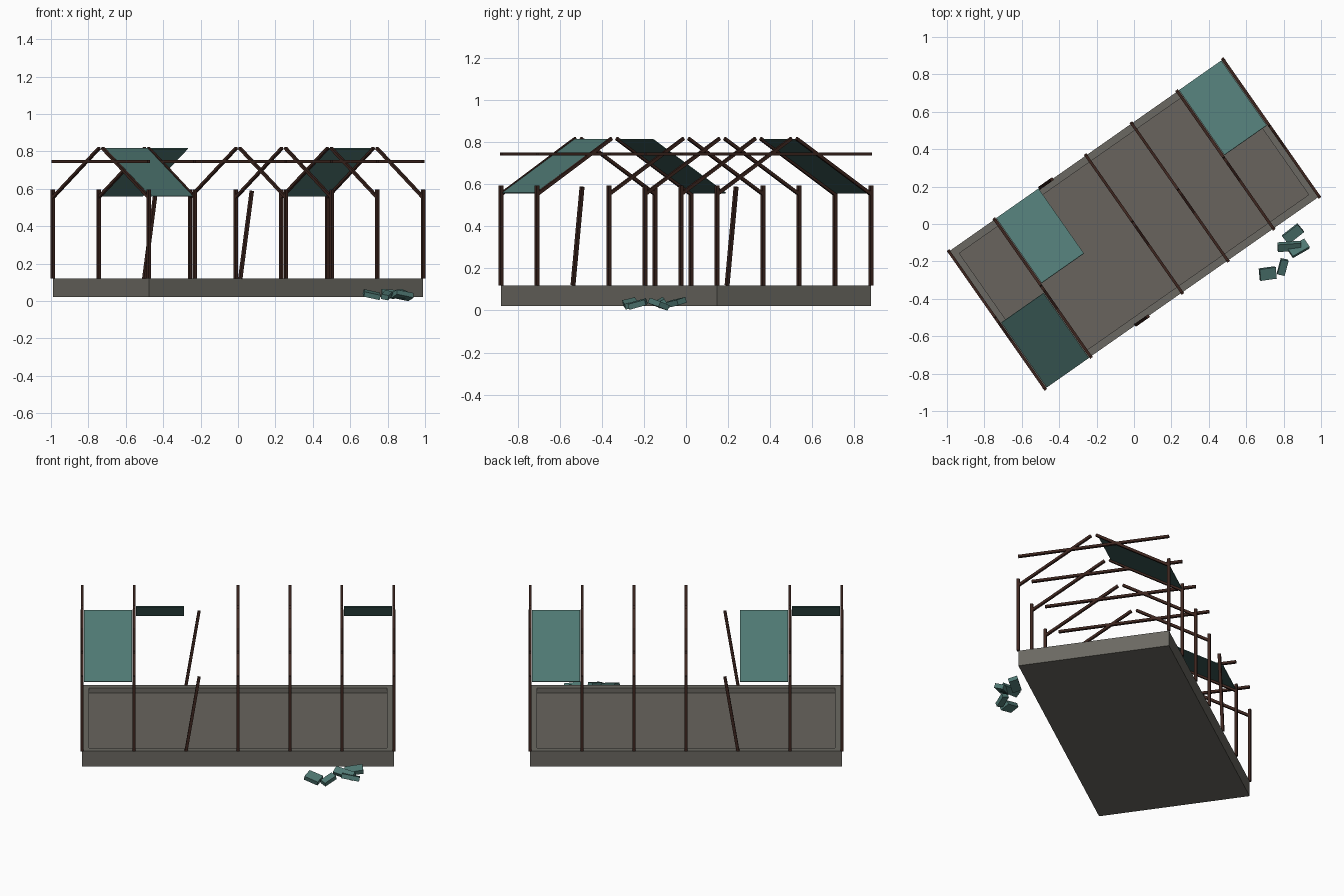
import bpy
import bmesh
import math
from mathutils import Matrix, Vector

cube = bpy.data.objects.get("Cube")
if cube:
    bpy.data.objects.remove(cube)


def material(name, rgb):
    m = bpy.data.materials.new(name)
    m.use_nodes = True
    colour = (*rgb, 1.0)
    m.diffuse_color = colour
    m.node_tree.nodes["Principled BSDF"].inputs["Base Color"].default_value = colour
    return m


STONE = material("grey stone", (0.147, 0.141, 0.122))
FLOOR = material("brown grey floor", (0.138, 0.127, 0.110))
WOOD = material("dark wood", (0.045, 0.018, 0.013))
TILE = material("teal roof tile", (0.078, 0.188, 0.170))

# The hall stands at an angle to the axes
TURN = Matrix.Rotation(math.radians(35), 4, 'Z')
HALF_L, HALF_W = 0.895, 0.4475
BASE, FLOOR_Z, POST_TOP = 0.021, 0.12, 0.595
EAVE, RIDGE, TIE_Z = 0.553, 0.818, 0.745
POST, BEAM = 0.017, 0.015
RIM, RECESS = 0.04, 0.03
BAY = HALF_L / 3


def box(name, size, matrix, mat):
    mesh = bpy.data.meshes.new(name)
    bm = bmesh.new()
    bmesh.ops.create_cube(bm, size=1, matrix=Matrix.Diagonal((*size, 1)))
    bm.to_mesh(mesh)
    bm.free()
    mesh.materials.append(mat)
    ob = bpy.data.objects.new(name, mesh)
    ob.matrix_world = matrix
    bpy.context.collection.objects.link(ob)
    return ob


def bar(name, a, b, width, thick, mat):
    """Box running from a to b in the hall's own frame."""
    a, b = Vector(a), Vector(b)
    along = (b - a).normalized()
    side = Vector((1, 0, 0)) if abs(along.x) < 0.01 else Vector((0, 1, 0))
    rot = Matrix((side, along, side.cross(along))).transposed()
    place = TURN @ Matrix.Translation((a + b) / 2) @ rot.to_4x4()
    return box(name, (width, (b - a).length, thick), place, mat)


# Stone platform with a floor sunk inside its rim
platform = box("platform", (2 * HALF_L, 2 * HALF_W, FLOOR_Z - BASE),
               TURN @ Matrix.Translation((0, 0, (FLOOR_Z + BASE) / 2)), STONE)
platform.data.materials.append(FLOOR)
bm = bmesh.new()
bm.from_mesh(platform.data)
top = max(bm.faces, key=lambda f: f.calc_center_median().z)
bmesh.ops.inset_region(bm, faces=[top], thickness=RIM, use_even_offset=True)
bmesh.ops.inset_region(bm, faces=[top], thickness=0, depth=-RECESS)
top.material_index = 1
bm.to_mesh(platform.data)
bm.free()

# Timber frames; the third one has collapsed to two leaning posts
for i in range(7):
    u = -HALF_L + i * BAY
    broken = i == 2
    for s, label in ((1, "back"), (-1, "front")):
        lean = 0.075 if broken else 0
        kind = "leaning_post" if broken else "post"
        bar(f"{label}_{kind}_{i}", (u, s * HALF_W, FLOOR_Z),
            (u + lean, s * HALF_W, POST_TOP - lean / 12), POST, POST, WOOD)
        if not broken:
            bar(f"{label}_rafter_{i}", (u, s * HALF_W, EAVE),
                (u, s * 0.015, RIDGE), BEAM, BEAM, WOOD)
    if not broken:
        bar(f"cross_tie_{i}", (u, -HALF_W, TIE_Z), (u, HALF_W, TIE_Z), BEAM, BEAM, WOOD)

# Surviving roof panels: bay number and side
for bay, s in ((0, -1), (1, 1), (5, 1)):
    u = -HALF_L + (bay + 0.5) * BAY
    bar(f"roof_panel_{bay}", (u, s * HALF_W, EAVE + 0.006),
        (u, s * 0.025, RIDGE - 0.003), 0.276, 0.004, TILE)

# Fallen tiles: centre, size, tilt (roll, pitch, turn) in degrees
FALLEN = (
    ((0.85, -0.052, 0.037), (0.105, 0.055), (15, -8, 38)),
    ((0.88, -0.13, 0.030), (0.105, 0.055), (-20, 10, 30)),
    ((0.83, -0.12, 0.037), (0.125, 0.045), (30, 4, 4)),
    ((0.795, -0.23, 0.031), (0.085, 0.04), (12, -15, 75)),
    ((0.715, -0.265, 0.034), (0.088, 0.063), (14, 12, 8)),
)
for n, (pos, size, tilt) in enumerate(FALLEN):
    rx, ry, rz = (math.radians(t) for t in tilt)
    rot = (Matrix.Rotation(rz, 4, 'Z') @ Matrix.Rotation(ry, 4, 'Y')
           @ Matrix.Rotation(rx, 4, 'X'))
    box(f"fallen_tile_{n}", (*size, 0.027), Matrix.Translation(pos) @ rot, TILE)
